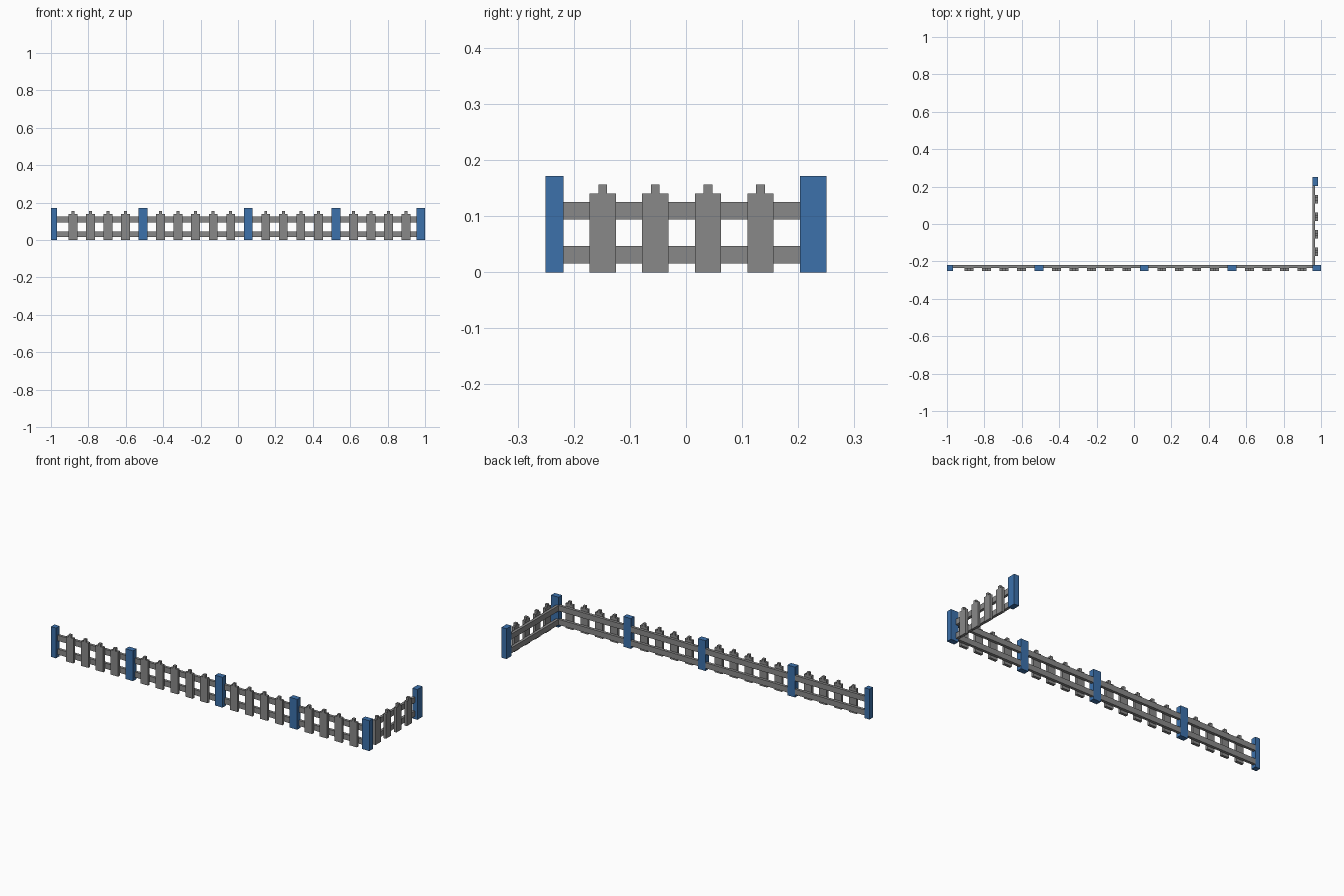
import bpy
import bmesh

if "Cube" in bpy.data.objects:
    bpy.data.objects.remove(bpy.data.objects["Cube"], do_unlink=True)

U = 1 / 64  # every size below is a whole number of these units


def make_material(name, color):
    mat = bpy.data.materials.new(name)
    mat.use_nodes = True
    mat.diffuse_color = color
    mat.node_tree.nodes["Principled BSDF"].inputs["Base Color"].default_value = color
    return mat


GREY = make_material("grey picket", (0.25, 0.25, 0.25, 1))
BLUE = make_material("blue post", (0.045, 0.165, 0.41, 1))


def finish(name, bm, mat):
    bmesh.ops.recalc_face_normals(bm, faces=bm.faces)
    mesh = bpy.data.meshes.new(name)
    bm.to_mesh(mesh)
    bm.free()
    mesh.materials.append(mat)
    obj = bpy.data.objects.new(name, mesh)
    bpy.context.collection.objects.link(obj)


def box(name, x, y, z, mat):
    """Box from (min, max) ranges in units."""
    bm = bmesh.new()
    bmesh.ops.create_cube(bm, size=1)
    for v in bm.verts:
        v.co = [r[0 if c < 0 else 1] * U for c, r in zip(v.co, (x, y, z))]
    finish(name, bm, mat)


def picket(name, place, centre):
    """Flat board with a narrow tip, extruded one unit towards the outside."""
    profile = [(-1.5, 0), (1.5, 0), (1.5, 9), (0.5, 9),
               (0.5, 10), (-0.5, 10), (-0.5, 9), (-1.5, 9)]
    bm = bmesh.new()
    face = bm.faces.new([bm.verts.new(place(centre + a, 0, z)) for a, z in profile])
    new = bmesh.ops.extrude_face_region(bm, geom=[face])["geom"]
    shift = place(0, 1, 0) - place(0, 0, 0)
    bmesh.ops.translate(bm, vec=shift, verts=[g for g in new if isinstance(g, bmesh.types.BMVert)])
    finish(name, bm, GREY)


from mathutils import Vector


def front_place(along, out, z):
    return Vector((along, -15 - out, z)) * U


def side_place(along, out, z):
    return Vector((62 + out, along, z)) * U


# Front run: posts, with rails spanning each gap behind the pickets
front_posts = [(-64, -62), (-34, -31), (2, 5), (32, 35), (61, 64)]
for i, span in enumerate(front_posts):
    box(f"front_post_{i + 1}", span, (-16, -14), (0, 11), BLUE)
for i, (a, b) in enumerate(zip(front_posts, front_posts[1:])):
    for label, z in (("lower", (1, 3)), ("upper", (6, 8))):
        box(f"front_{label}_rail_{i + 1}", (a[1], b[0]), (-15, -14), z, GREY)

# Front pickets, evenly spaced between the posts
for bay, (first, count) in enumerate([(-56.5, 4), (-26.5, 5), (9.5, 4), (39.5, 4)]):
    for i in range(count):
        picket(f"front_picket_{bay + 1}_{i + 1}", front_place, first + 6 * i)

# Side run going back from the left corner
box("side_end_post", (61, 63), (13, 16), (0, 11), BLUE)
for label, z in (("lower", (1, 3)), ("upper", (6, 8))):
    box(f"side_{label}_rail", (61, 62), (-14, 13), z, GREY)
for i in range(4):
    picket(f"side_picket_{i + 1}", side_place, -9.5 + 6 * i)
